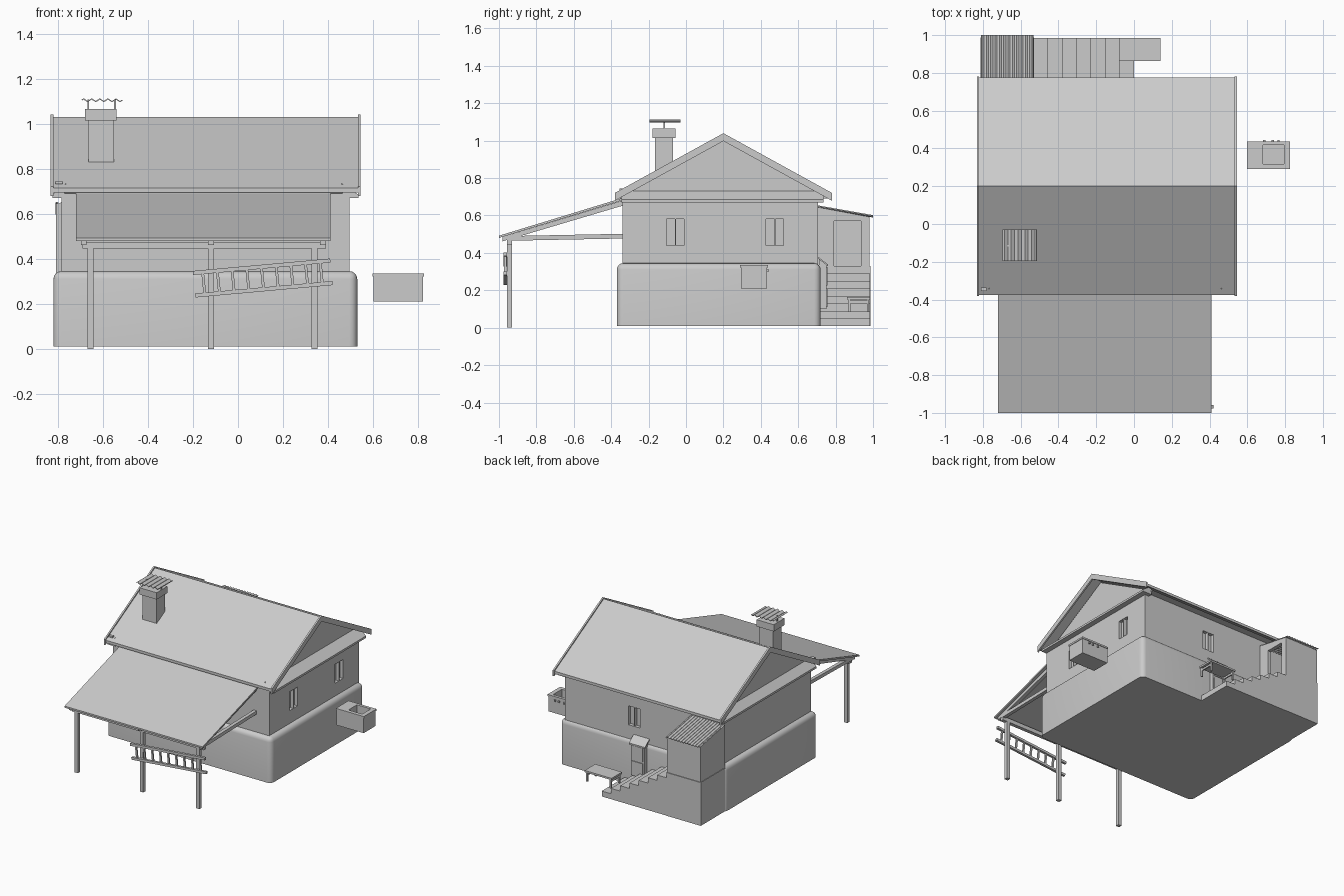
import bpy, bmesh, math
from mathutils import Vector

cube = bpy.data.objects.get("Cube")
if cube:
    bpy.data.objects.remove(cube, do_unlink=True)

GREY = (0.6, 0.6, 0.6, 1.0)
plaster = bpy.data.materials.new("plain_grey")
plaster.use_nodes = True
plaster.diffuse_color = GREY
plaster.node_tree.nodes["Principled BSDF"].inputs["Base Color"].default_value = GREY


def finish(name, bm):
    bmesh.ops.recalc_face_normals(bm, faces=bm.faces)
    mesh = bpy.data.meshes.new(name)
    bm.to_mesh(mesh)
    bm.free()
    mesh.materials.append(plaster)
    obj = bpy.data.objects.new(name, mesh)
    bpy.context.scene.collection.objects.link(obj)
    return obj


def box_mesh(x, y, z):
    bm = bmesh.new()
    bmesh.ops.create_cube(bm, size=1)
    for v in bm.verts:
        v.co = [r[0] if c < 0 else r[1] for c, r in zip(v.co, (x, y, z))]
    return bm


def box(name, x, y, z):
    return finish(name, box_mesh(x, y, z))


def extrude(name, points, axis, lo, hi):
    """Extrude a profile: (y, z) points along x, or (x, z) points along y."""
    bm = bmesh.new()
    place = (lambda a, b: (lo, a, b)) if axis == "x" else (lambda a, b: (a, lo, b))
    face = bm.faces.new([bm.verts.new(place(a, b)) for a, b in points])
    out = bmesh.ops.extrude_face_region(bm, geom=[face])["geom"]
    step = (hi - lo, 0, 0) if axis == "x" else (0, hi - lo, 0)
    bmesh.ops.translate(bm, verts=[g for g in out if isinstance(g, bmesh.types.BMVert)], vec=step)
    return finish(name, bm)


def beam(name, start, end, width):
    """Square bar between two points."""
    start, end = Vector(start), Vector(end)
    bm = box_mesh((-width / 2, width / 2), (-width / 2, width / 2), (0, (end - start).length))
    obj = finish(name, bm)
    obj.location = start
    obj.rotation_euler = (end - start).to_track_quat("Z", "Y").to_euler()
    return obj


def corrugated(name, x, y, z, waves, depth):
    """Wavy sheet with ribs along y; z gives the heights at both y ends."""
    bm = bmesh.new()
    rows = []
    steps = waves * 4
    for i in range(steps + 1):
        px = x[0] + (x[1] - x[0]) * i / steps
        lift = depth * math.sin(math.pi * i / 2)
        rows.append([bm.verts.new((px, y[k], z[k] + lift)) for k in (0, 1)])
    for a, b in zip(rows, rows[1:]):
        bm.faces.new((a[0], b[0], b[1], a[1]))
    obj = finish(name, bm)
    obj.modifiers.new("Thickness", "SOLIDIFY").thickness = 0.005
    return obj


def cut(target, name, x, y, z):
    cutter = box(name, x, y, z)
    cutter.hide_render = True
    cutter.hide_set(True)
    mod = target.modifiers.new(name, "BOOLEAN")
    mod.operation = "DIFFERENCE"
    mod.object = cutter


# Stone base with rounded upper and corner edges
bm = box_mesh((-0.82, 0.53), (-0.37, 0.72), (0.01, 0.345))
soft = [e for e in bm.edges if max(v.co.z for v in e.verts) > 0.1]
bmesh.ops.bevel(bm, geom=soft, offset=0.035, segments=4, profile=0.5, affect="EDGES")
base = finish("base", bm)
bpy.context.view_layer.objects.active = base
base.select_set(True)
bpy.ops.object.shade_smooth_by_angle(angle=math.radians(35))

# Walls with recessed window panes
walls = box("walls", (-0.785, 0.495), (-0.34, 0.705), (0.3, 0.69))
for i, y in enumerate((-0.057, 0.475)):
    for side in (-1, 1):
        c = y + side * 0.025
        cut(walls, f"side_window_cutter_{i}_{side}", (0.47, 0.6), (c - 0.022, c + 0.022), (0.44, 0.58))
for side in (-1, 1):
    c = -0.07 + side * 0.025
    cut(walls, f"back_window_cutter_{side}", (c - 0.022, c + 0.022), (0.68, 0.8), (0.44, 0.58))

# Gable block and the small skirts beneath each gable
extrude("gable", [(-0.36, 0.69), (0.76, 0.69), (0.2, 1.0)], "x", -0.77, 0.465)
for name, wall, tip in (("left_skirt", 0.46, 0.535), ("right_skirt", -0.765, -0.825)):
    extrude(name, [(wall, 0.735), (tip, 0.685), (tip, 0.67), (wall, 0.67)], "y", -0.345, 0.735)


# Main roof: thin slabs between taller barge boards
def chevron(top, thick, reach):
    drop = 0.55 * reach
    low, high = 0.2 - reach, 0.2 + reach
    return [(low, top - drop), (0.2, top), (high, top - drop),
            (high, top - drop - thick), (0.2, top - thick), (low, top - drop - thick)]


extrude("roof", chevron(1.03, 0.02, 0.575), "x", -0.825, 0.54)
for name, x in (("right_barge_board", -0.832), ("left_barge_board", 0.533)):
    extrude(name, chevron(1.04, 0.042, 0.58), "x", x, x + 0.012)
box("roof_tab", (-0.81, -0.78), (-0.355, -0.335), (0.733, 0.745))

# Chimney with a corrugated rain cover
box("chimney", (-0.665, -0.55), (-0.165, -0.07), (0.75, 1.02))
box("chimney_cap", (-0.68, -0.54), (-0.18, -0.055), (1.015, 1.065))
for i, x in enumerate((-0.665, -0.547)):
    beam(f"cover_rod_{i}", (x, -0.115, 1.06), (x, -0.115, 1.108), 0.008)
corrugated("chimney_cover", (-0.695, -0.515), (-0.195, -0.03), (1.107, 1.107), 5, 0.006)

# Front canopy on posts
extrude("canopy", [(-1.0, 0.492), (-0.345, 0.692), (-0.345, 0.68), (-1.0, 0.48)], "x", -0.72, 0.41)
for i, (post_x, rafter_x) in enumerate(((-0.655, -0.685), (-0.12, -0.12), (0.34, 0.378))):
    box(f"post_{i}", (post_x - 0.014, post_x + 0.014), (-0.957, -0.93), (0, 0.465))
    span = (rafter_x - 0.013, rafter_x + 0.013)
    extrude(f"rafter_{i}", [(-0.98, 0.486), (-0.34, 0.68), (-0.34, 0.652), (-0.98, 0.462)], "x", *span)
    extrude(f"tie_{i}", [(-0.95, 0.49), (-0.34, 0.502), (-0.34, 0.477), (-0.95, 0.465)], "x", *span)
box("canopy_beam", (-0.69, 0.39), (-0.957, -0.93), (0.445, 0.475))

# Ladder hung on the posts
lower = Vector((-0.19, -0.967, 0.237)), Vector((0.42, -0.967, 0.292))
upper = Vector((-0.2, -0.967, 0.337)), Vector((0.41, -0.967, 0.392))
beam("ladder_lower_rail", *lower, 0.018)
beam("ladder_upper_rail", *upper, 0.018)
for i in range(9):
    t = 0.07 + i * 0.107
    beam(f"rung_{i}", lower[0].lerp(lower[1], t), upper[0].lerp(upper[1], t), 0.012)

# Rear porch: plinth, walls, doorway and wavy roof
box("porch_floor", (-0.812, -0.53), (0.7, 0.987), (0.01, 0.33))
slope = [(0.7, 0.645), (0.982, 0.592)]
extrude("porch_side_wall", [(0.7, 0.32)] + slope + [(0.982, 0.32)], "x", -0.808, -0.785)
box("porch_back_wall", (-0.808, -0.532), (0.955, 0.982), (0.32, 0.592))
box("porch_door_post", (-0.56, -0.532), (0.935, 0.96), (0.32, 0.592))
box("porch_inner_wall", (-0.56, -0.532), (0.7, 0.79), (0.32, 0.62))
extrude("porch_lintel", [(0.7, 0.57)] + slope + [(0.982, 0.57)], "x", -0.56, -0.532)
corrugated("porch_roof", (-0.81, -0.535), (0.705, 1.0), (0.65, 0.598), 12, 0.004)

# Steps rising to the porch
profile = [(0.0, 0.01)]
for i in range(7):
    x = -0.0757 * i
    z = 0.01 + 0.04 * (i + 1)
    profile += [(x, z), (x - 0.0757, z)]
profile.append((-0.53, 0.01))
extrude("steps", profile, "y", 0.715, 0.985)

# Bench beside the steps
box("bench_top", (-0.08, 0.14), (0.862, 0.985), (0.152, 0.165))
for i, x in enumerate((-0.07, 0.12)):
    for j, y in enumerate((0.867, 0.967)):
        box(f"bench_leg_{i}_{j}", (x, x + 0.012), (y, y + 0.012), (0.085, 0.155))
    box(f"bench_stretcher_{i}", (x, x + 0.01), (0.87, 0.975), (0.13, 0.145))

# Small cabinet against the back wall
extrude("cabinet", [(0.71, 0.1), (0.752, 0.1), (0.752, 0.335), (0.71, 0.375)], "x", -0.185, -0.075)
extrude("cabinet_lid", [(0.705, 0.38), (0.76, 0.338), (0.76, 0.328), (0.705, 0.37)], "x", -0.195, -0.065)
for i, z in enumerate((0.11, 0.225)):
    box(f"cabinet_door_{i}", (-0.175, -0.085), (0.75, 0.757), (z, z + 0.1))

# Wash basin with rim and taps
basin = box("basin", (0.602, 0.823), (0.294, 0.434), (0.21, 0.328))
rim = box("basin_rim", (0.598, 0.827), (0.29, 0.438), (0.322, 0.335))
for part in (basin, rim):
    cut(part, part.name + "_cutter", (0.682, 0.795), (0.317, 0.417), (0.24, 0.4))
for i, x in enumerate((0.69, 0.735, 0.765)):
    box(f"basin_tap_{i}", (x - 0.006, x + 0.006), (0.43, 0.445), (0.3, 0.312))
